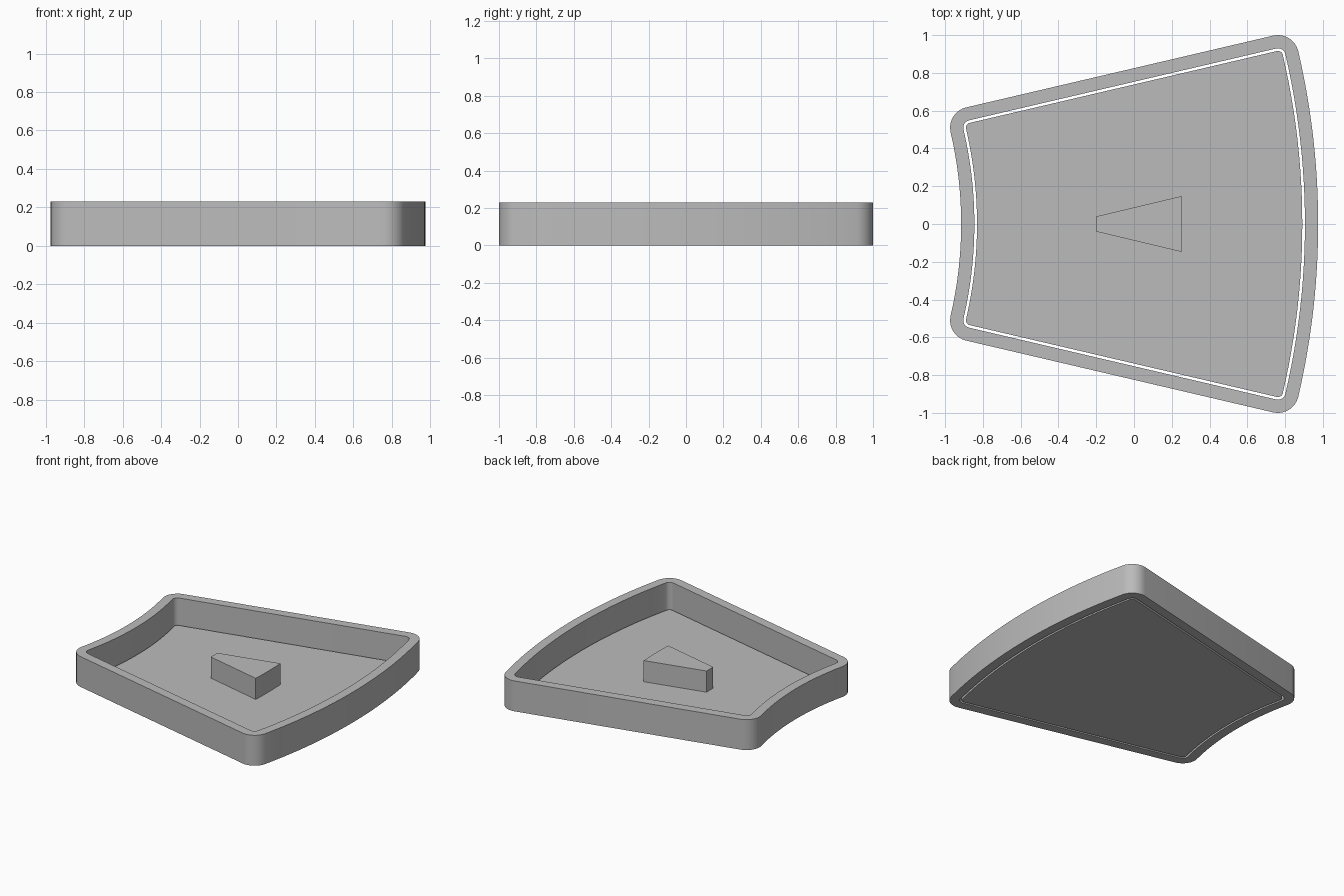
import bpy, bmesh
from math import sin, cos, pi, radians

cube = bpy.data.objects.get("Cube")
if cube:
    bpy.data.objects.remove(cube, do_unlink=True)

grey = bpy.data.materials.new("plain grey")
grey.use_nodes = True
GREY = (0.5, 0.5, 0.5, 1)
grey.diffuse_color = GREY
grey.node_tree.nodes["Principled BSDF"].inputs["Base Color"].default_value = GREY

CENTRE = -3.045                 # x of the common centre of both arcs
R_IN, R_OUT = 2.24, 3.91        # radii of the sector before it is grown
HALF = radians(13.16)
HEIGHT, FLOOR = 0.23, 0.03


def arc(cx, cy, r, a0, a1, n):
    return [(cx + r * cos(a0 + (a1 - a0) * i / n),
             cy + r * sin(a0 + (a1 - a0) * i / n)) for i in range(n + 1)]


def sector(grow):
    """Ring sector grown by a distance, which rounds its corners."""
    def corner(radius, angle, start):
        return arc(CENTRE + radius * cos(angle), radius * sin(angle),
                   grow, start, start + pi / 2, 8)
    pts = arc(CENTRE, 0, R_OUT + grow, -HALF, HALF, 24)[:-1]
    pts += corner(R_OUT, HALF, HALF)
    pts += corner(R_IN, HALF, HALF + pi / 2)
    pts += arc(CENTRE, 0, R_IN - grow, HALF, -HALF, 24)[1:-1]
    pts += corner(R_IN, -HALF, pi - HALF)
    pts += corner(R_OUT, -HALF, 1.5 * pi - HALF)[:-1]
    return pts


def finish(name, bm):
    bmesh.ops.recalc_face_normals(bm, faces=bm.faces)
    mesh = bpy.data.meshes.new(name)
    bm.to_mesh(mesh)
    bm.free()
    mesh.materials.append(grey)
    obj = bpy.data.objects.new(name, mesh)
    bpy.context.collection.objects.link(obj)
    bpy.ops.object.select_all(action="DESELECT")
    obj.select_set(True)
    bpy.context.view_layer.objects.active = obj
    bpy.ops.object.shade_smooth_by_angle(angle=radians(30))


def loop(bm, pts, z):
    return [bm.verts.new((x, y, z)) for x, y in pts]


def bridge(bm, a, b):
    for i in range(len(a)):
        j = (i + 1) % len(a)
        bm.faces.new((a[i], a[j], b[j], b[i]))


def slab(name, pts, z0, z1):
    bm = bmesh.new()
    low, high = loop(bm, pts, z0), loop(bm, pts, z1)
    bridge(bm, low, high)
    bm.faces.new(low[::-1])
    bm.faces.new(high)
    finish(name, bm)


# Surrounding wall, open through the middle
bm = bmesh.new()
outer, inner = sector(0.11), sector(0.04)
rings = [loop(bm, outer, 0), loop(bm, outer, HEIGHT),
         loop(bm, inner, HEIGHT), loop(bm, inner, 0)]
for k in range(4):
    bridge(bm, rings[k], rings[(k + 1) % 4])
finish("outer_wall", bm)

# Floor plate with a narrow gap to the wall
slab("floor_plate", sector(0.026), 0, FLOOR)

# Wedge block in the middle of the floor
wedge = arc(-0.36, 0, 0.165, -0.25, 0.25, 1)[::-1]
wedge = [(-0.2, 0.04), (-0.2, -0.04)] + arc(CENTRE, 0, 3.3, -0.0448, 0.0448, 8)
slab("centre_wedge", wedge, FLOOR, 0.19)
